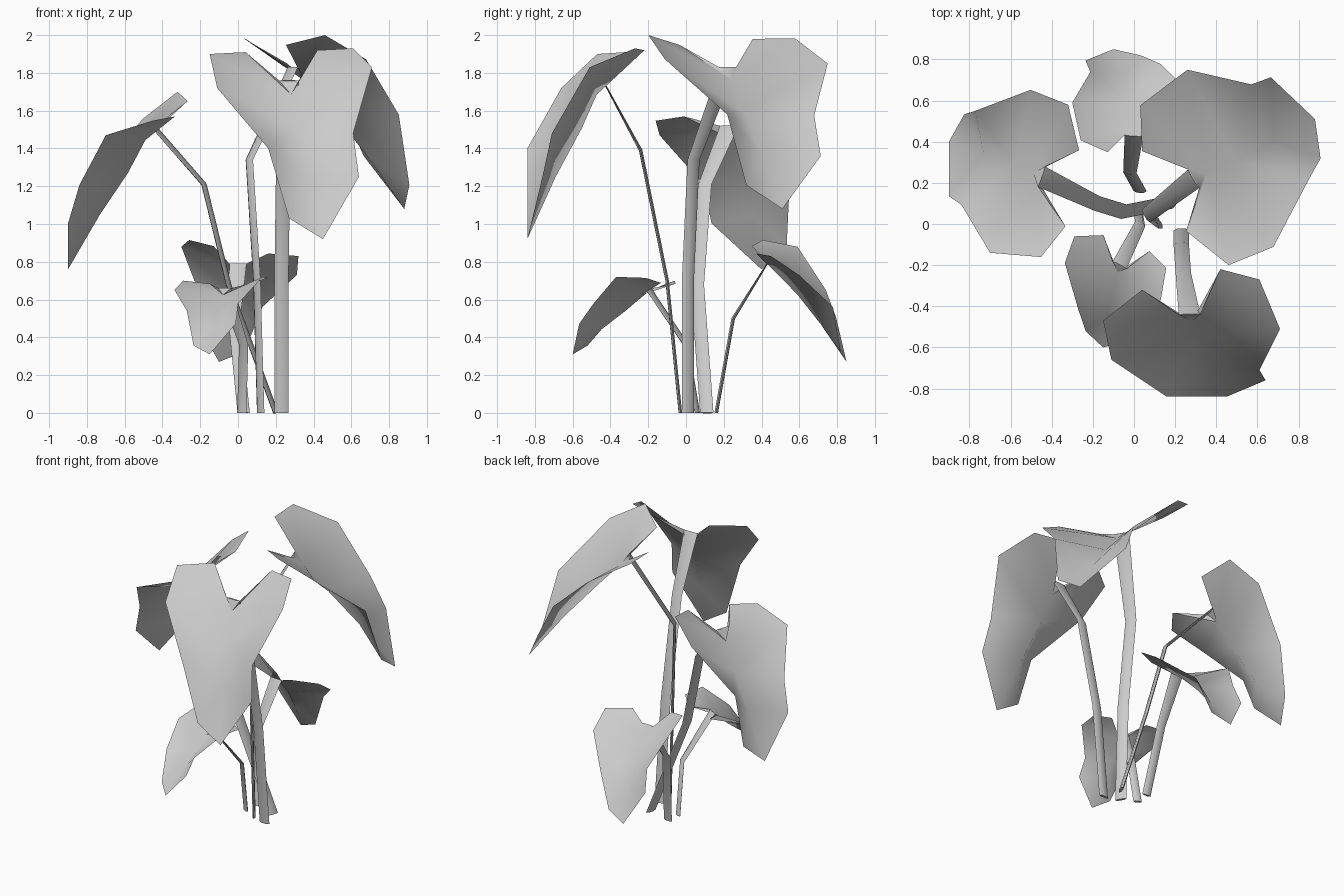
import bpy, bmesh, math
from mathutils import Vector, Matrix

cube = bpy.data.objects.get("Cube")
if cube:
    bpy.data.objects.remove(cube, do_unlink=True)

# One plain grey for the whole plant
grey = bpy.data.materials.new("plain_grey")
grey.use_nodes = True
colour = (0.6, 0.6, 0.6, 1)
grey.diffuse_color = colour
grey.node_tree.nodes["Principled BSDF"].inputs["Base Color"].default_value = colour

# Heart-shaped leaf pattern: rim from the left of the notch around to its right
OUTLINE = [(.04, -.32, 1.91), (-.15, -.47, 1.9), (-.11, -.66, 1.72), (.16, -.84, 1.4),
           (.27, -.84, 1.03), (.45, -.84, .92), (.64, -.76, 1.25), (.61, -.71, 1.48),
           (.71, -.51, 1.83), (.61, -.27, 1.93), (.42, -.22, 1.92)]
MIDRIB = [(.31, -.55, 1.51), (.37, -.69, 1.25)]
LEFT, TIP, RIGHT = 1, 5, 8
# Midrib point that each rim edge fans out from, with the notch corners added
HUBS = [0, 0, 0, 1, 2, 2, 2, 2, 1, 0, 0, 0, 0]


def make_object(name, bm, angle):
    mesh = bpy.data.meshes.new(name)
    bm.to_mesh(mesh)
    bm.free()
    mesh.materials.append(grey)
    obj = bpy.data.objects.new(name, mesh)
    bpy.context.collection.objects.link(obj)
    bpy.ops.object.select_all(action='DESELECT')
    obj.select_set(True)
    bpy.context.view_layer.objects.active = obj
    bpy.ops.object.shade_smooth_by_angle(angle=math.radians(angle))


def frame(left, right, tip):
    """Frame spanned by the two lobes, the tip and the leaf's normal."""
    left, right, tip = Vector(left), Vector(right), Vector(tip)
    across, down = right - left, tip - left
    normal = across.cross(down)
    normal /= math.sqrt(normal.length)
    matrix = Matrix((across, down, normal)).transposed().to_4x4()
    matrix.translation = left
    return matrix


PATTERN_INVERSE = frame(OUTLINE[LEFT], OUTLINE[RIGHT], OUTLINE[TIP]).inverted()


def broad_direction(left, right, path):
    """Level direction of a stem's broad side, from left lobe to right lobe."""
    across = (Vector(right) - Vector(left)).to_2d().normalized()
    travel = (path[-1] - path[0]).to_2d().normalized()
    side = Vector((-travel.y, travel.x))
    if side.dot(across) < 0:
        side.negate()
    return (across + side).normalized().to_3d()


def make_leaf(name, lobes_and_tip, notch, half_notch, curl):
    place = frame(*lobes_and_tip) @ PATTERN_INVERSE
    points = [place @ Vector(p) for p in OUTLINE]
    for point in points[RIGHT + 1:]:
        point.z += curl
    points = [notch - half_notch] + points + [notch + half_notch]
    ribs = [place @ Vector(p) for p in MIDRIB]
    ribs.insert(0, notch.lerp(ribs[0], 0.3))
    bm = bmesh.new()
    rim = [bm.verts.new(p) for p in points]
    rib = [bm.verts.new(p) for p in ribs]
    count = len(rim)
    for i in range(count):
        following = rim[(i + 1) % count]
        hub, next_hub = HUBS[i], HUBS[(i + 1) % count]
        bm.faces.new((rib[hub], rim[i], following))
        if hub != next_hub:
            bm.faces.new((rib[hub], following, rib[next_hub]))
    make_object(name, bm, 60)


def make_stem(name, path, wide, width, half_notch, thickness=0.02, sides=6):
    """Flattened tube that widens and thins into the leaf's notch."""
    last = len(path) - 1
    bm = bmesh.new()
    rings = []
    for i, point in enumerate(path):
        tangent = path[min(i + 1, last)] - path[max(i - 1, 0)]
        thin = tangent.cross(wide).normalized() * thickness / 2
        half = wide * width / 2
        if i == last:
            half, thin = half_notch, thin / 3
        ring = []
        for k in range(sides):
            turn = math.tau * k / sides
            ring.append(bm.verts.new(point + half * math.cos(turn) + thin * math.sin(turn)))
        rings.append(ring)
    for low, high in zip(rings, rings[1:]):
        for k in range(sides):
            n = (k + 1) % sides
            bm.faces.new((low[k], low[n], high[n], high[k]))
    bm.faces.new(rings[0])
    bm.faces.new(rings[-1])
    bmesh.ops.recalc_face_normals(bm, faces=bm.faces)
    make_object(name, bm, 70)


# Each leaf: left lobe, right lobe and tip; stem path up to the notch;
# stem width; upward curl of the right lobe
PLANT = {
    "front_tall": (((-.15, -.47, 1.9), (.71, -.51, 1.83), (.45, -.84, .92)),
                   [(.23, -.03, 0), (.23, -.1, .7), (.24, -.24, 1.39), (.27, -.44, 1.76)],
                   .075, 0),
    "left_tall": (((.46, -.2, 2), (.26, .75, 1.85), (.88, .51, 1.08)),
                  [(.12, .01, 0), (.1, .01, .7), (.06, .04, 1.34), (.29, .22, 1.83)],
                  .075, .09),
    "right_tall": (((-.32, .58, 1.7), (-.7, -.14, 1.47), (-.9, .4, .76)),
                   [(.2, .11, 0), (-.05, .06, .68), (-.18, .1, 1.21), (-.45, .23, 1.52)],
                   .075, 0),
    "back_low": (((.32, .45, .83), (-.3, .59, .88), (-.1, .85, .27)),
                 [(.03, .16, 0), (-.02, .25, .5), (0, .43, .79)],
                 .065, 0),
    "front_low": (((-.29, -.06, .7), (.13, -.37, .72), (-.15, -.6, .31)),
                  [(.02, .06, 0), (.03, 0, .36), (-.07, -.2, .66)],
                  .055, 0),
}

for part, (lobes_and_tip, path, width, curl) in PLANT.items():
    path = [Vector(p) for p in path]
    wide = broad_direction(lobes_and_tip[0], lobes_and_tip[1], path)
    half_notch = wide * width * 0.7
    make_leaf(part + "_leaf", lobes_and_tip, path[-1], half_notch, curl)
    make_stem(part + "_stem", path, wide, width, half_notch)
